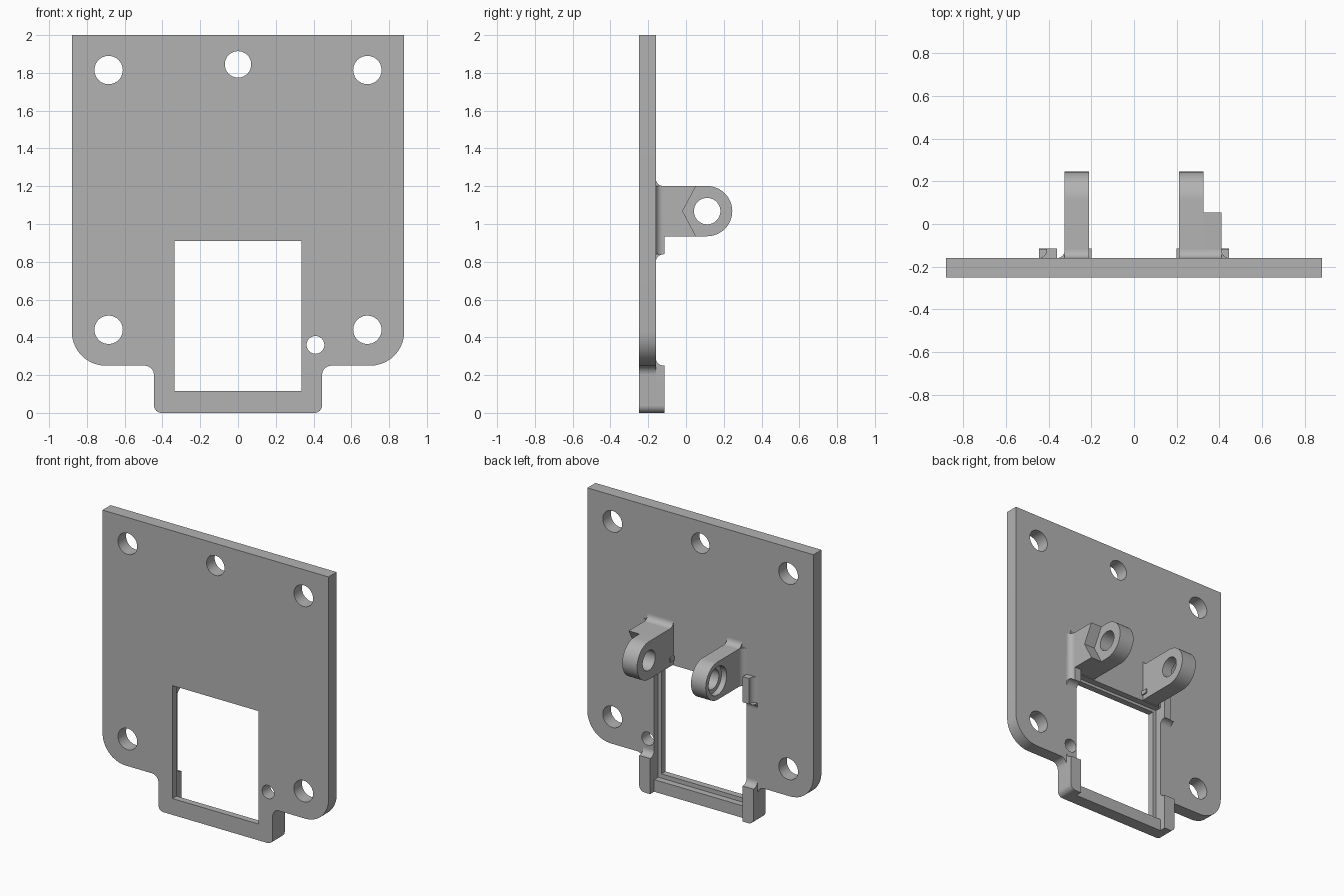
import bpy, bmesh
from math import sin, cos, pi, radians

if "Cube" in bpy.data.objects:
    bpy.data.objects.remove(bpy.data.objects["Cube"])

grey = bpy.data.materials.new("plain_grey")
grey.use_nodes = True
colour = (0.45, 0.45, 0.45, 1)
grey.diffuse_color = colour
grey.node_tree.nodes["Principled BSDF"].inputs["Base Color"].default_value = colour

FRONT, BACK, PAD = -0.25, -0.16, -0.115   # depths of plate faces and raised pads
PLACE = {"x": lambda u, v, t: (t, u, v),
         "y": lambda u, v, t: (u, t, v),
         "z": lambda u, v, t: (u, v, t)}


def prism(name, pts, axis, a, b):
    """Extrude a flat outline along an axis from a to b."""
    bm = bmesh.new()
    low = [bm.verts.new(PLACE[axis](u, v, a)) for u, v in pts]
    high = [bm.verts.new(PLACE[axis](u, v, b)) for u, v in pts]
    bm.faces.new(low)
    bm.faces.new(high)
    n = len(pts)
    for i in range(n):
        j = (i + 1) % n
        bm.faces.new((low[i], low[j], high[j], high[i]))
    bmesh.ops.recalc_face_normals(bm, faces=bm.faces)
    mesh = bpy.data.meshes.new(name)
    bm.to_mesh(mesh)
    bm.free()
    mesh.materials.append(grey)
    ob = bpy.data.objects.new(name, mesh)
    bpy.context.collection.objects.link(ob)
    return ob


def arc(cu, cv, r, start, end, n=10):
    angles = [radians(start + (end - start) * i / n) for i in range(n + 1)]
    return [(cu + r * cos(t), cv + r * sin(t)) for t in angles]


def circle(cu, cv, r):
    return arc(cu, cv, r, 0, 360, 40)[:-1]


def rect(u0, u1, v0, v1):
    return [(u0, v0), (u1, v0), (u1, v1), (u0, v1)]


def fillet(u, v, su, sv, r):
    """Hollow corner filler with its square corner at (u, v)."""
    steps = [pi / 2 * i / 8 for i in range(9)]
    return [(u, v)] + [(u + su * r * (1 - sin(t)), v + sv * r * (1 - cos(t))) for t in steps]


def boolean(ob, tool, operation="DIFFERENCE"):
    mod = ob.modifiers.new("boolean", "BOOLEAN")
    mod.operation = operation
    mod.solver = "EXACT"
    mod.object = tool
    bpy.context.view_layer.objects.active = ob
    bpy.ops.object.modifier_apply(modifier=mod.name)
    bpy.data.objects.remove(tool)


# Plate outline: rounded shoulders stepping into a narrow tab
half = [(0.88, 2)]
half += arc(0.70, 0.43, 0.18, 0, -90)
half += arc(0.495, 0.20, 0.05, 90, 180)
half += arc(0.405, 0.04, 0.04, 0, -90)
outline = half + [(-x, z) for x, z in reversed(half)]
plate = prism("plate", outline, "y", FRONT, BACK)

# Window, its rear recess and the screw holes
boolean(plate, prism("window_cutter", rect(-0.335, 0.335, 0.115, 0.91), "y", -0.5, 0))
boolean(plate, prism("recess_cutter", rect(-0.36, 0.36, 0.085, 0.93), "y", -0.205, 0))
holes = [(s * 0.685, z, 0.075) for s in (-1, 1) for z in (0.44, 1.815)]
holes += [(0, 1.845, 0.07), (0.41, 0.36, 0.047)]
for x, z, r in holes:
    boolean(plate, prism("hole_cutter", circle(x, z, r), "y", -0.5, 0))

# Raised rails on the tab and small blocks beside the window top
for s, side in ((-1, "right"), (1, "left")):
    rail = [(s * 0.36, 0.25), (s * 0.36, 0)]
    rail += [(s * x, z) for x, z in arc(0.405, 0.04, 0.04, -90, 0)] + [(s * 0.445, 0.25)]
    prism(side + "_rail", rail, "y", BACK, PAD)
    prism(side + "_rail_fillet", fillet(BACK, 0.25, 1, 1, 0.042), "x", s * 0.36, s * 0.445)
    prism(side + "_block", rect(s * 0.36, s * 0.41, BACK, PAD), "z", 0.84, 1.02)
    prism(side + "_block_foot", fillet(BACK, 0.84, 1, -1, 0.042), "x", s * 0.36, s * 0.445)
    prism(side + "_block_fillet", fillet(s * 0.41, BACK, s, 1, 0.038), "z", 0.84, 1.02)
    prism(side + "_nub", rect(s * 0.2, s * 0.22, BACK, PAD), "z", 0.97, 1.0)

# Hinge lugs with rounded ends and pin holes
LY, LZ, LR = 0.112, 1.068, 0.133
TOP, BOTTOM = LZ + LR, LZ - LR
lug = [(BACK, BOTTOM)] + arc(LY, LZ, LR, -90, 90, 24) + [(BACK, TOP)]
for s, side in ((-1, "right"), (1, "left")):
    ob = prism(side + "_lug", lug, "x", s * 0.21, s * 0.325)
    boolean(ob, prism("pin_cutter", circle(LY, LZ, 0.07), "x", s * 0.1, s * 0.6))
    if s < 0:
        boolean(ob, prism("counterbore_cutter", circle(LY, LZ, 0.1), "x", -0.285, -0.5))
    edge = 0.41 if s > 0 else 0.325
    prism(side + "_lug_top_fillet", fillet(BACK, TOP, 1, 1, 0.04), "x", s * 0.21, s * edge)
    prism(side + "_lug_side_fillet", fillet(s * edge, BACK, s, 1, 0.037), "z", BOTTOM, TOP)

# Thick half of the left lug, ending in a nut-shaped notch
notch = [(BACK, BOTTOM), (0.053, BOTTOM), (-0.018, LZ), (0.053, TOP), (BACK, TOP)]
prism("left_nut_holder", notch, "x", 0.325, 0.41)

# Smooth the curved walls, keep edges sharp
for ob in bpy.context.scene.objects:
    ob.select_set(ob.type == "MESH")
bpy.context.view_layer.objects.active = plate
bpy.ops.object.shade_smooth_by_angle(angle=radians(30))
